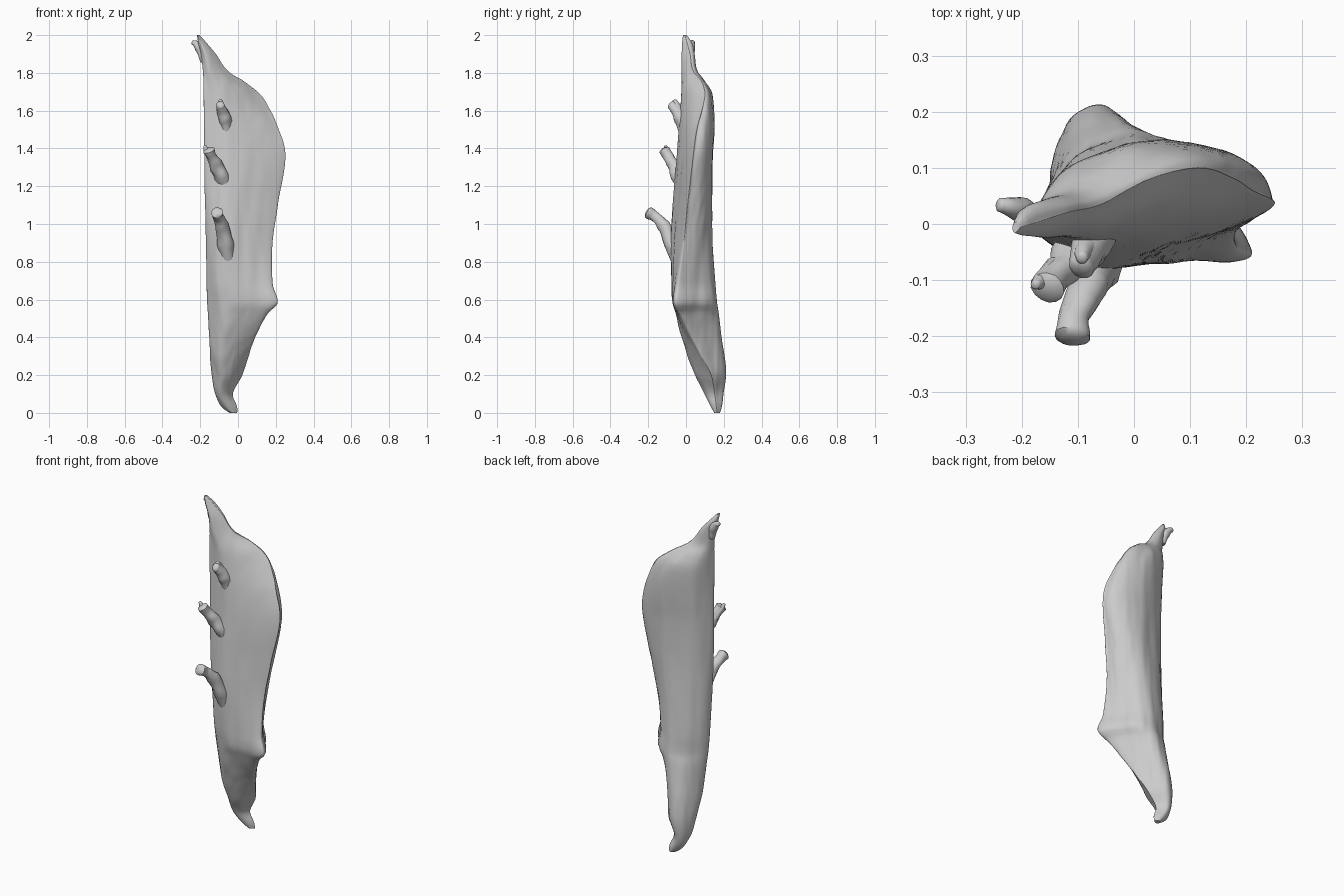
import bpy, bmesh, math
from mathutils import Vector, noise

if "Cube" in bpy.data.objects:
    bpy.data.objects.remove(bpy.data.objects["Cube"])

# Trunk stations: z, left x, right x, left-edge y, front y, right-edge y, back y
ST = [
    (0.00, -.045, -.005, .165, .150, .165, .180),
    (0.03, -.085, -.005, .163, .133, .160, .190),
    (0.10, -.122, -.030, .150, .098, .150, .197),
    (0.20, -.142, .020, .130, .048, .130, .210),
    (0.30, -.150, .050, .100, .010, .080, .202),
    (0.42, -.152, .095, .070, -.025, .020, .185),
    (0.53, -.157, .155, .050, -.055, -.030, .170),
    (0.58, -.160, .202, .040, -.068, -.050, .163),
    (0.68, -.165, .176, .030, -.077, -.040, .154),
    (0.90, -.170, .178, .015, -.080, -.012, .140),
    (1.10, -.172, .203, .003, -.068, .008, .134),
    (1.35, -.178, .246, .000, -.050, .035, .138),
    (1.50, -.180, .215, .000, -.038, .055, .146),
    (1.62, -.181, .158, .000, -.028, .085, .145),
    (1.70, -.182, .100, .000, -.024, .095, .132),
    (1.76, -.183, .020, .002, -.022, .075, .098),
    (1.81, -.186, -.055, .004, -.022, .035, .060),
    (1.90, -.197, -.118, .008, -.022, .020, .045),
    (1.96, -.212, -.168, .005, -.020, .005, .032),
    (2.00, -.217, -.203, -.006, -.016, -.006, .004),
]


def slope(i, k):
    a, b = ST[max(i - 1, 0)], ST[min(i + 1, len(ST) - 1)]
    return (b[k] - a[k]) / (b[0] - a[0])


def station(z):
    i = max(j for j in range(len(ST) - 1) if ST[j][0] <= z)
    a, b = ST[i], ST[i + 1]
    d = b[0] - a[0]
    t = (z - a[0]) / d
    return [(2*t**3 - 3*t*t + 1) * a[k] + (t**3 - 2*t*t + t) * d * slope(i, k)
            + (3*t*t - 2*t**3) * b[k] + (t**3 - t*t) * d * slope(i + 1, k) for k in range(1, 7)]


def catmull(p0, p1, p2, p3, t):
    return 0.5 * (2*p1 + (p2 - p0)*t + (2*p0 - 5*p1 + 4*p2 - p3)*t*t + (3*p1 - p0 - 3*p2 + p3)*t**3)


def skin(name, rings):
    bm = bmesh.new()
    vs = [[bm.verts.new(p) for p in r] for r in rings]
    n = len(vs[0])
    for a, b in zip(vs, vs[1:]):
        for i in range(n):
            bm.faces.new((a[i], a[(i + 1) % n], b[(i + 1) % n], b[i]))
    bm.faces.new(vs[0][::-1])
    bm.faces.new(vs[-1])
    bmesh.ops.recalc_face_normals(bm, faces=bm.faces)
    me = bpy.data.meshes.new(name)
    bm.to_mesh(me)
    bm.free()
    ob = bpy.data.objects.new(name, me)
    bpy.context.collection.objects.link(ob)
    bpy.ops.object.select_all(action='DESELECT')
    ob.select_set(True)
    bpy.context.view_layer.objects.active = ob
    bpy.ops.object.shade_smooth_by_angle(angle=math.radians(50))
    return ob


# Weathered slab: closed smooth section per height, with long grain ripples
def section(z):
    xl, xr, yl, yf, yr, yb = station(z)
    w, h = xr - xl, yb - yr
    k = min(max((z - .55) / .6, 0), 1)            # corner-heavy low, squarer high
    pts = [Vector(p) for p in (
        (xl, yl),
        (xl + .10*w, yl*.35 + yf*.65),
        (xl + .32*w, yf),
        (xl + .66*w, yf + (yr - yf)*(.25 + .1*k)),
        (xr - .02*w, yr - .06*h),
        (xr, yr + .10*h),
        (xr - (.17 - .13*k)*w, yr + (.5 + .05*k)*h),
        (xr - (.36 - .16*k)*w, yr + .90*h),
        (xl + (.42 + .12*k)*w, yb),
        (xl + .17*w, yl + (yb - yl)*.66))]
    c = sum(pts, Vector((0, 0))) / len(pts)
    out, n, amp = [], len(pts), .012 * min(1, w / .2)
    for i in range(n):
        for s in range(7):
            p = catmull(pts[i-1], pts[i], pts[(i+1) % n], pts[(i+2) % n], s / 7)
            g = noise.noise((p.x*16, p.y*16, z*2.2)) + .5*noise.noise((p.x*40, p.y*40, z*3.5))
            p = p + (p - c).normalized() * g * amp * .5
            out.append((p.x, p.y, z))
    return out


N = 110
skin("driftwood_slab", [section(2 * i / N * .99999) for i in range(N + 1)])


# Branch stubs: tapered bent tubes with flared roots
def stub(name, path, radii, sides=14, sub=5):
    P = [Vector(p) for p in path]
    P = [2*P[0] - P[1]] + P + [2*P[-1] - P[-2]]
    R = [radii[0]] + radii + [radii[-1]]
    cen = []
    for i in range(1, len(P) - 2):
        for s in range(sub + (i == len(P) - 3)):
            cen.append((catmull(*P[i-1:i+3], s / sub), catmull(*R[i-1:i+3], s / sub)))
    tip = cen[-1][0] + (cen[-1][0] - cen[-2][0]).normalized() * radii[-1] * .3
    cen.append((tip, radii[-1] * .6))
    rings = []
    for j, (c, r) in enumerate(cen):
        d = (cen[min(j+1, len(cen)-1)][0] - cen[max(j-1, 0)][0]).normalized()
        u = d.cross(Vector((1, 0, 0))).normalized()
        v = d.cross(u)
        rings.append([])
        for a in range(sides):
            t = 2 * math.pi * a / sides
            q = c + (u*math.cos(t) + v*math.sin(t)) * r
            rings[-1].append(q + (q - c) * .3 * noise.noise(q * 22))
    return skin(name, rings)


stub("lower_branch_stub",
     [(-.045, -.020, .74), (-.060, -.065, .88), (-.085, -.115, .99), (-.105, -.165, 1.04), (-.112, -.200, 1.062)],
     [.035, .042, .033, .027, .030])
stub("middle_branch_stub",
     [(-.055, -.010, 1.17), (-.095, -.045, 1.27), (-.130, -.085, 1.34), (-.152, -.112, 1.392)],
     [.035, .040, .029, .028])
stub("middle_branch_splinter",
     [(-.140, -.075, 1.33), (-.162, -.098, 1.38), (-.176, -.108, 1.412)], [.020, .015, .008])
stub("upper_branch_stub",
     [(-.055, .005, 1.46), (-.070, -.022, 1.55), (-.088, -.055, 1.61), (-.095, -.078, 1.635)],
     [.030, .036, .029, .023])
stub("upper_branch_splinter",
     [(-.080, -.035, 1.59), (-.090, -.052, 1.63), (-.093, -.062, 1.655)], [.024, .018, .010])

# Small second prong at the split top
stub("top_prong",
     [(-.180, .018, 1.86), (-.195, .023, 1.91), (-.218, .030, 1.95), (-.240, .035, 1.962)],
     [.018, .022, .018, .012])
